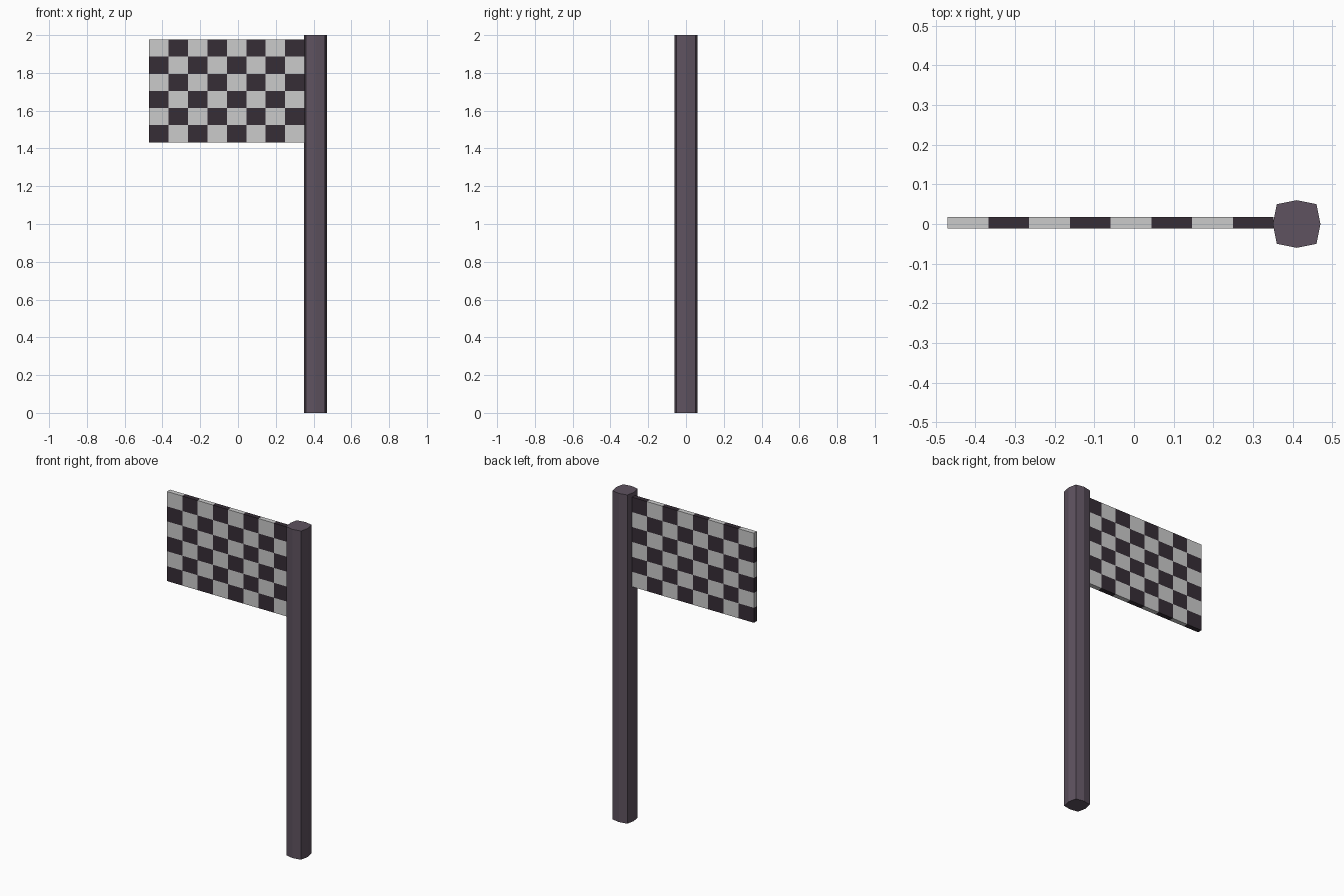
import bpy, bmesh

if "Cube" in bpy.data.objects:
    bpy.data.objects.remove(bpy.data.objects["Cube"])


def material(name, rgb):
    m = bpy.data.materials.new(name)
    m.diffuse_color = (*rgb, 1)
    m.use_nodes = True
    m.node_tree.nodes["Principled BSDF"].inputs["Base Color"].default_value = m.diffuse_color
    return m


def finish(name, bm, mats):
    bmesh.ops.recalc_face_normals(bm, faces=bm.faces)
    me = bpy.data.meshes.new(name)
    bm.to_mesh(me)
    bm.free()
    for m in mats:
        me.materials.append(m)
    ob = bpy.data.objects.new(name, me)
    bpy.context.collection.objects.link(ob)
    return ob


pole_mat = material("pole grey purple", (0.112, 0.085, 0.115))
light_mat = material("flag light grey", (0.60, 0.60, 0.60))
dark_mat = material("flag dark", (0.037, 0.027, 0.037))

# Pole: eight-sided prism, nearly square in section
cx, r, d = 0.41, 0.06, 0.05
section = [(r, 0), (d, d), (0, r), (-d, d), (-r, 0), (-d, -d), (0, -r), (d, -d)]
bm = bmesh.new()
base = bm.faces.new([bm.verts.new((cx + x, y, 0)) for x, y in section])
ext = bmesh.ops.extrude_face_region(bm, geom=[base], use_keep_orig=True)
top = [v for v in ext["geom"] if isinstance(v, bmesh.types.BMVert)]
bmesh.ops.translate(bm, verts=top, vec=(0, 0, 2))
finish("pole", bm, [pole_mat])

# Flag: thin box cut into an 8 x 6 checkerboard
cols, rows = 8, 6
x0, x1, y0, y1, z0, z1 = -0.47, 0.352, -0.011, 0.018, 1.432, 1.977
w, h = (x1 - x0) / cols, (z1 - z0) / rows
bm = bmesh.new()
bmesh.ops.create_cube(bm, size=1)
bmesh.ops.scale(bm, verts=bm.verts, vec=(x1 - x0, y1 - y0, z1 - z0))
bmesh.ops.translate(bm, verts=bm.verts,
                    vec=((x0 + x1) / 2, (y0 + y1) / 2, (z0 + z1) / 2))


def cut(co, no):
    bmesh.ops.bisect_plane(bm, geom=bm.verts[:] + bm.edges[:] + bm.faces[:],
                           plane_co=co, plane_no=no)


for i in range(1, cols):
    cut((x0 + i * w, 0, 0), (1, 0, 0))
for j in range(1, rows):
    cut((0, 0, z0 + j * h), (0, 0, 1))

# Checker colours by column and row, dark at the lower free corner
for f in bm.faces:
    c = f.calc_center_median()
    i = min(cols - 1, int((c.x - x0) / w))
    j = min(rows - 1, int((c.z - z0) / h))
    f.material_index = 1 if (i + j) % 2 == 0 else 0
finish("checkered_flag", bm, [light_mat, dark_mat])
